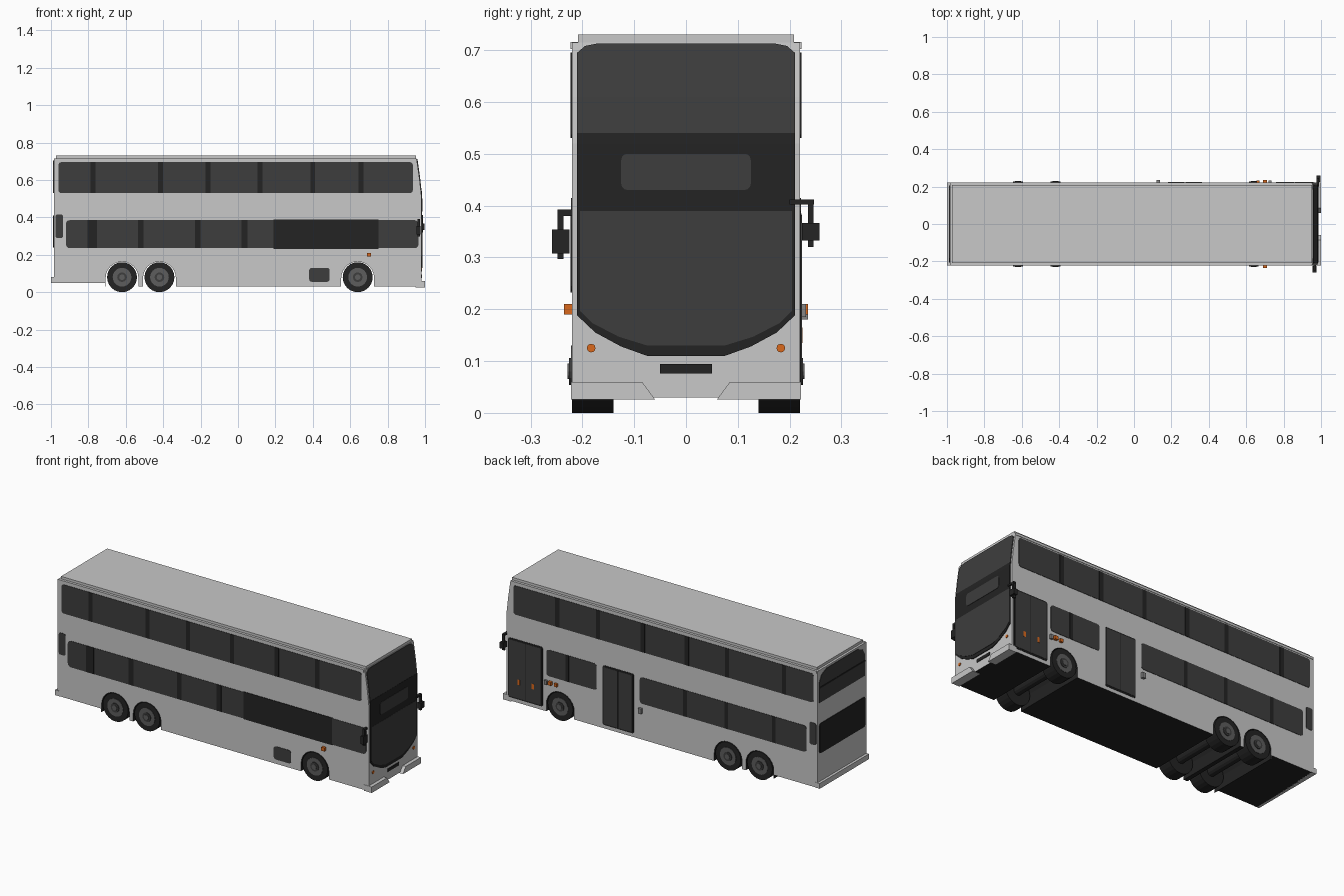
import bpy, bmesh, math

cube = bpy.data.objects.get("Cube")
if cube:
    bpy.data.objects.remove(cube, do_unlink=True)


def make_material(name, rgb):
    m = bpy.data.materials.new(name)
    m.use_nodes = True
    m.diffuse_color = (*rgb, 1)
    m.node_tree.nodes["Principled BSDF"].inputs["Base Color"].default_value = (*rgb, 1)
    return m


PAINT = make_material("light grey paint", (0.58, 0.58, 0.58))
GLASS = make_material("dark glass", (0.047, 0.047, 0.047))
BLACK = make_material("black trim", (0.017, 0.017, 0.017))
METAL = make_material("hub grey", (0.11, 0.11, 0.11))
GREY = make_material("mid grey", (0.24, 0.24, 0.24))
AMBER = make_material("amber", (0.70, 0.14, 0.012))

HALF = 0.220  # half width of the body


def front_x(z):
    """Front face of the body: upright below, leaning back above."""
    stops = [(0.0, 0.980), (0.52, 0.980), (0.61, 0.970), (0.715, 0.955), (0.9, 0.95)]
    for (z0, x0), (z1, x1) in zip(stops, stops[1:]):
        if z <= z1:
            return x0 + (x1 - x0) * (z - z0) / (z1 - z0)
    return 0.95


def prism(name, pts, place, lo, hi, *mats):
    """Extrude a 2D outline between lo and hi; place maps (u, v, w) to 3D."""
    bm = bmesh.new()
    a = [bm.verts.new(place(u, v, lo)) for u, v in pts]
    b = [bm.verts.new(place(u, v, hi)) for u, v in pts]
    bm.faces.new(a)
    bm.faces.new(b)
    n = len(pts)
    for i in range(n):
        j = (i + 1) % n
        bm.faces.new((a[i], a[j], b[j], b[i]))
    bmesh.ops.recalc_face_normals(bm, faces=bm.faces)
    me = bpy.data.meshes.new(name)
    bm.to_mesh(me)
    bm.free()
    for m in mats:
        me.materials.append(m)
    ob = bpy.data.objects.new(name, me)
    bpy.context.collection.objects.link(ob)
    return ob


def along_y(u, v, w): return (u, w, v)
def along_x(u, v, w): return (w, u, v)
def along_front(u, v, w): return (front_x(v) + w, u, v)


def rounded(u0, u1, v0, v1, r=0.0):
    """Rectangle outline with rounded corners."""
    if r == 0:
        return [(u0, v0), (u1, v0), (u1, v1), (u0, v1)]
    pts = []
    for cu, cv, start in ((u1 - r, v0 + r, -90), (u1 - r, v1 - r, 0),
                          (u0 + r, v1 - r, 90), (u0 + r, v0 + r, 180)):
        for k in range(4):
            t = math.radians(start + 30 * k)
            pts.append((cu + r * math.cos(t), cv + r * math.sin(t)))
    return pts


def box(name, x0, x1, y0, y1, z0, z1, mat):
    return prism(name, rounded(x0, x1, z0, z1), along_y, y0, y1, mat)


def side_plate(name, side, x0, x1, z0, z1, mat, r=0.0, lift=0.002):
    return prism(name, rounded(x0, x1, z0, z1, r), along_y,
                 side * (HALF - 0.003), side * (HALF + lift), mat)


def front_plate(name, half, mat, lift=0.004):
    pts = half + [(-y, z) for y, z in reversed(half) if y > 0]
    return prism(name, pts, along_front, -0.004, lift, mat)


def disc(name, x, z, r, y0, y1, mat, n=24):
    pts = [(x + r * math.cos(2 * math.pi * i / n), z + r * math.sin(2 * math.pi * i / n))
           for i in range(n)]
    return prism(name, pts, along_y, y0, y1, mat)


# Body shell: side outline with open wheel arches
WHEELS = (-0.62, -0.42, 0.64)
outline = [(-0.985, 0.05), (-0.71, 0.05), (-0.71, 0.03)]
for cx in WHEELS:
    outline.append((cx - 0.088, 0.03))
    outline += [(cx - 0.088 * math.cos(math.pi * i / 12), 0.075 + 0.088 * math.sin(math.pi * i / 12))
                for i in range(13)]
    outline.append((cx + 0.088, 0.03))
outline += [(front_x(z), z) for z in (0.03, 0.52, 0.61, 0.715)]
outline += [(-0.985, 0.715)]
body = prism("body", outline, along_y, -HALF, HALF, PAINT, BLACK)
for f in body.data.polygons:
    if abs(f.normal.y) < 0.5 and f.center.z < 0.2 and abs(f.center.x) < 0.95:
        f.material_index = 1

# Roof, drip rails and bumpers
box("roof", -0.972, 0.953, -0.208, 0.208, 0.71, 0.73, PAINT)
for s in (-1, 1):
    box("drip_rail", -0.98, 0.95, s * 0.205, s * 0.2225, 0.702, 0.716, PAINT)
    prism("front_bumper", [(s * 0.222, 0.026), (s * 0.06, 0.026), (s * 0.07, 0.04), (s * 0.085, 0.06),
                           (s * 0.222, 0.06)], along_x, 0.95, 1.0, PAINT)
box("rear_bumper", -1.0, -0.97, -0.222, 0.222, 0.05, 0.08, PAINT)

# Wheels and axles
for cx in WHEELS:
    disc("axle", cx, 0.08, 0.025, -0.15, 0.15, BLACK, 12)
    for s in (-1, 1):
        disc("tyre", cx, 0.08, 0.08, s * 0.14, s * 0.22, BLACK)
        disc("rim", cx, 0.08, 0.05, s * 0.20, s * 0.222, METAL)
        disc("hub", cx, 0.08, 0.026, s * 0.21, s * 0.226, GLASS, 12)
        disc("hub_cap", cx, 0.08, 0.015, s * 0.21, s * 0.229, METAL, 12)

# Upper deck windows and rear vents, both sides
for s in (-1, 1):
    side_plate("upper_window", s, -0.96, 0.935, 0.53, 0.695, GLASS, 0.015)
    for x in (-0.775, -0.415, -0.16, 0.118, 0.40, 0.657):
        side_plate("upper_pillar", s, x - 0.013, x + 0.013, 0.53, 0.695, BLACK, lift=0.003)
    side_plate("rear_vent", s, -0.977, -0.935, 0.29, 0.415, GLASS, 0.01)

# Lower deck, driver side
side_plate("lower_window_right", -1, -0.92, 0.965, 0.235, 0.385, GLASS, 0.02)
for x, w in ((-0.78, 0.025), (-0.52, 0.015), (-0.215, 0.015), (0.035, 0.015)):
    side_plate("lower_pillar_right", -1, x - w, x + w, 0.235, 0.385, BLACK, lift=0.003)
side_plate("black_panel", -1, 0.19, 0.75, 0.232, 0.388, BLACK, lift=0.003)
side_plate("side_hatch", -1, 0.38, 0.49, 0.055, 0.13, GLASS, 0.015)

# Lower deck, door side
side_plate("rear_window_left", 1, -0.915, 0.137, 0.235, 0.385, GLASS, 0.015)
for x in (-0.71, -0.41, -0.15):
    side_plate("lower_pillar_left", 1, x - 0.012, x + 0.012, 0.235, 0.385, BLACK, lift=0.003)
side_plate("front_window_left", 1, 0.41, 0.727, 0.235, 0.385, GLASS, 0.015)
side_plate("front_window_pillar", 1, 0.585, 0.605, 0.235, 0.385, BLACK, lift=0.003)
for name, x0, x1 in (("front_door", 0.75, 0.968), ("middle_door", 0.175, 0.371)):
    side_plate(name + "_frame", 1, x0, x1, 0.05, 0.39, BLACK, 0.01)
    mid = (x0 + x1) / 2
    for a, b in ((x0 + 0.008, mid - 0.002), (mid + 0.002, x1 - 0.008)):
        side_plate(name + "_leaf", 1, a, b, 0.058, 0.382, GLASS, lift=0.004)
for x in (0.90, 0.81):
    side_plate("door_light", 1, x - 0.007, x + 0.007, 0.135, 0.165, AMBER, lift=0.005)

# Side markers and door buttons
for s in (-1, 1):
    box("side_marker", 0.69, 0.71, s * 0.21, s * 0.235, 0.19, 0.21, AMBER)
box("second_marker", 0.655, 0.672, 0.21, 0.232, 0.19, 0.208, AMBER)
box("door_button", 0.72, 0.735, 0.21, 0.232, 0.185, 0.21, GREY)
box("door_sensor", 0.12, 0.14, 0.21, 0.235, 0.18, 0.21, GREY)

# Front windscreens, destination sign and grille
front_plate("windscreen_frame", [(0.075, 0.11), (0.125, 0.128), (0.175, 0.155), (0.21, 0.188),
                                 (0.21, 0.395)], BLACK)
front_plate("windscreen", [(0.075, 0.13), (0.13, 0.147), (0.18, 0.173), (0.205, 0.197),
                           (0.205, 0.39)], GLASS, 0.006)
front_plate("sign_band", [(0.21, 0.39), (0.21, 0.52)], BLACK, 0.005)
front_plate("sign_band_top", [(0.21, 0.52), (0.21, 0.54)], BLACK, 0.005)
front_plate("upper_screen_low", [(0.21, 0.54), (0.21, 0.61)], GLASS)
front_plate("upper_screen_high", [(0.21, 0.61), (0.21, 0.695), (0.195, 0.708), (0.17, 0.713)], GLASS)
prism("destination_sign", rounded(-0.125, 0.125, 0.43, 0.50, 0.012), along_front, 0, 0.007, GLASS)
front_plate("grille", [(0.05, 0.076), (0.05, 0.094)], BLACK, 0.003)
for s in (-1, 1):
    prism("front_indicator", rounded(s * 0.183 - 0.008, s * 0.183 + 0.008, 0.117, 0.133, 0.007),
          along_front, 0, 0.004, AMBER)

# Rear windows
prism("upper_rear_window", [(-0.205, 0.53), (0.205, 0.53), (0.205, 0.65), (0.185, 0.685), (0.14, 0.705),
                            (-0.14, 0.705), (-0.185, 0.685), (-0.205, 0.65)],
      along_x, -0.98, -0.988, GLASS)
box("rear_window_band", -0.99, -0.98, -0.204, 0.204, 0.612, 0.62, BLACK)
prism("lower_rear_window", rounded(-0.205, 0.205, 0.24, 0.41, 0.01), along_x, -0.98, -0.989, BLACK)

# Mirrors
box("mirror_arm_left", 0.975, 0.99, 0.20, 0.247, 0.402, 0.412, BLACK)
box("mirror_stem_left", 0.975, 0.99, 0.235, 0.246, 0.32, 0.412, BLACK)
box("mirror_left", 0.975, 0.998, 0.224, 0.258, 0.333, 0.366, BLACK)
box("mirror_arm_right", 0.96, 0.972, -0.248, -0.215, 0.38, 0.392, BLACK)
box("mirror_stem_right", 0.96, 0.972, -0.248, -0.236, 0.297, 0.39, BLACK)
box("mirror_right", 0.955, 0.975, -0.259, -0.225, 0.308, 0.354, BLACK)
